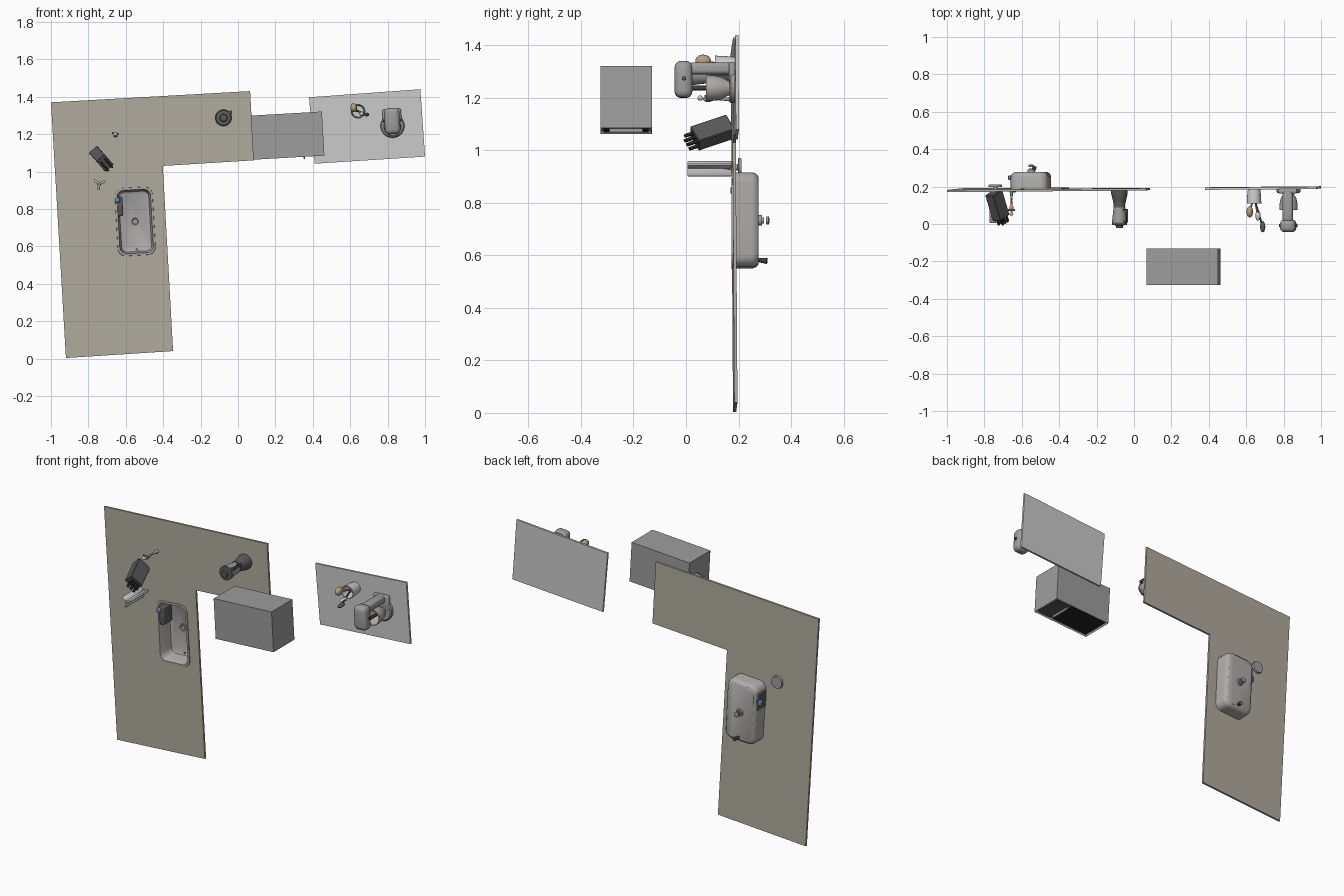
import bpy, bmesh
from math import radians, sin, cos, pi
from mathutils import Matrix, Vector

if "Cube" in bpy.data.objects:
    bpy.data.objects.remove(bpy.data.objects["Cube"])

TILT = radians(-3.3)


def material(name, col):
    m = bpy.data.materials.new(name)
    m.diffuse_color = (*col, 1)
    m.use_nodes = True
    m.node_tree.nodes["Principled BSDF"].inputs["Base Color"].default_value = m.diffuse_color
    return m


STONE = material("stone", (0.44, 0.41, 0.35))
PALE = material("pale_panel", (0.62, 0.62, 0.62))
DARK = material("dark_plastic", (0.10, 0.10, 0.10))
BLACK = material("black_glass", (0.02, 0.02, 0.02))
STEEL = material("steel", (0.34, 0.34, 0.34))
BASIN = material("basin_metal", (0.42, 0.41, 0.40))
WHITE = material("white", (0.75, 0.75, 0.73))
TAN = material("wood", (0.45, 0.36, 0.24))
BLUE = material("blue", (0.12, 0.25, 0.42))
ORANGE = material("orange", (0.8, 0.3, 0.12))


def face_y(x, z):
    return 0.170 + 0.009 * (x + 1) + 0.006 * (1.4 - z)


def place(x, z, y=None):
    # local x right, local y up, local z out of the counter (-y)
    y = face_y(x, z) if y is None else y
    return Matrix.Translation((x, y, z)) @ Matrix.Rotation(TILT, 4, 'Y') @ Matrix.Rotation(pi / 2, 4, 'X')


def finish(name, bm, M, mat=None, smooth=True):
    bmesh.ops.recalc_face_normals(bm, faces=bm.faces)
    me = bpy.data.meshes.new(name)
    bm.to_mesh(me)
    bm.free()
    ob = bpy.data.objects.new(name, me)
    ob.matrix_world = M
    bpy.context.collection.objects.link(ob)
    if mat:
        me.materials.append(mat)
    if smooth:
        bpy.ops.object.select_all(action='DESELECT')
        ob.select_set(True)
        bpy.context.view_layer.objects.active = ob
        bpy.ops.object.shade_smooth_by_angle(angle=radians(35))
    return ob


def box(name, M, c, s, mat=None, bevel=0, segs=3):
    bm = bmesh.new()
    bmesh.ops.create_cube(bm, size=1, matrix=Matrix.Translation(c) @ Matrix.Diagonal((*s, 1)))
    if bevel:
        bmesh.ops.bevel(bm, geom=bm.edges[:], offset=bevel, segments=segs, affect='EDGES', profile=0.5)
    return finish(name, bm, M, mat, bool(bevel))


def loft(name, M, rings, mat=None, caps=(True, True)):
    bm = bmesh.new()
    vs = [[bm.verts.new(p) for p in r] for r in rings]
    n = len(vs[0])
    for a, b in zip(vs, vs[1:]):
        for i in range(n):
            bm.faces.new((a[i], a[(i + 1) % n], b[(i + 1) % n], b[i]))
    if caps[0]:
        bm.faces.new(vs[0])
    if caps[1]:
        bm.faces.new(vs[-1])
    return finish(name, bm, M, mat)


def lathe(name, M, prof, mat=None, n=28, c=(0, 0)):
    return loft(name, M, [[(c[0] + r * cos(2 * pi * i / n), c[1] + r * sin(2 * pi * i / n), h)
                           for i in range(n)] for r, h in prof], mat)


def tube(name, M, a, b, r, mat=None, r2=None):
    d = Vector(b) - Vector(a)
    N = M @ Matrix.Translation(a) @ d.to_track_quat('Z', 'Y').to_matrix().to_4x4()
    return lathe(name, N, [(r, 0), (r2 or r, d.length)], mat, 10)


def ball(name, M, c, s, mat=None):
    bm = bmesh.new()
    bmesh.ops.create_uvsphere(bm, u_segments=16, v_segments=10, radius=1,
                              matrix=Matrix.Translation(c) @ Matrix.Diagonal((*s, 1)))
    return finish(name, bm, M, mat)


def slab(name, pts, mat, t=0.012):
    bm = bmesh.new()
    f = bm.faces.new([bm.verts.new((x, face_y(x, z), z)) for x, z in pts])
    ex = bmesh.ops.extrude_face_region(bm, geom=[f], use_keep_orig=True)
    bmesh.ops.translate(bm, vec=(0, t, 0), verts=[v for v in ex['geom'] if isinstance(v, bmesh.types.BMVert)])
    return finish(name, bm, Matrix(), mat, False)


def round_rect(w, l, r, h, k=6):
    out = []
    for q, (sx, sy) in enumerate([(1, 1), (-1, 1), (-1, -1), (1, -1)]):
        for i in range(k + 1):
            a = q * pi / 2 + i / k * pi / 2
            out.append((sx * (w - r) + r * cos(a), sy * (l - r) + r * sin(a), h))
    return out


# Countertops
counter = slab("corner_countertop", [(-1, 1.37), (0.065, 1.43), (0.085, 1.06), (-0.402, 1.03),
                                     (-0.347, 0.04), (-0.92, 0.003)], STONE)
slab("side_countertop", [(0.38, 1.397), (0.975, 1.44), (1.0, 1.08), (0.41, 1.042)], PALE)

# Sink opening and basin
S = place(-0.55, 0.733)
cutter = loft("sink_cutter", S, [round_rect(.09, .17, .035, h) for h in (-.05, .05)])
cut = counter.modifiers.new("opening", 'BOOLEAN')
cut.object, cut.operation, cut.solver = cutter, 'DIFFERENCE', 'EXACT'
bpy.context.view_layer.objects.active = counter
bpy.ops.object.modifier_apply(modifier="opening")
bpy.data.objects.remove(cutter)
loft("sink_basin", S, [round_rect(w, l, r, h) for w, l, r, h in [
    (.070, .150, .025, -.092), (.080, .160, .03, -.086), (.085, .165, .035, -.07), (.088, .168, .035, .002),
    (.090, .170, .036, .005), (.100, .181, .042, .004), (.101, .182, .042, .001), (.099, .180, .042, -.014),
    (.099, .180, .042, -.075), (.094, .175, .042, -.09), (.082, .163, .035, -.099)]], BASIN)
lathe("sink_drain", S, [(.024, -.093), (.024, -.088), (.018, -.088), (.014, -.091)], STEEL)
lathe("drain_outlet", S, [(.02, -.098), (.02, -.112), (.012, -.112), (.012, -.12)], STEEL)
lathe("drain_strainer", S, [(.013, -.127), (.015, -.130), (.015, -.137), (.007, -.14)], STEEL)
tube("overflow_fitting", S, (.0, -.15, -.09), (.01, -.155, -.13), .007, DARK, .012)

# Tap unit hanging on the sink wall
box("sink_caddy", S, (-.082, .085, -.045), (.042, .105, .085), DARK, .01)
box("caddy_sponge", S, (-.088, .12, .0), (.026, .025, .018), BLUE, .005)
box("caddy_clip", S, (-.1, .08, -.07), (.035, .03, .025), BLUE, .005)

# Microwave, opening side facing down
W = place(0.265, 1.192, -0.13)
bm = bmesh.new()
bmesh.ops.create_cube(bm, size=1, matrix=Matrix.Translation((0, 0, .098)) @ Matrix.Diagonal((.381, .236, .196, 1)))
front = [f for f in bm.faces if f.normal.y < -.9]
bmesh.ops.inset_region(bm, faces=front, thickness=.008)
bmesh.ops.translate(bm, vec=(0, .012, 0), verts=front[0].verts)
finish("microwave_body", bm, W, STEEL, False)
box("microwave_door", W, (-.055, -.109, .098), (.245, .01, .172), BLACK)
box("microwave_controls", W, (.132, -.109, .098), (.09, .01, .172), DARK)
box("microwave_handle", W, (.083, -.119, .098), (.008, .02, .13), STEEL, .002, 1)

# Stand mixer
M = place(0.825, 1.262)
lathe("mixer_base_round", M, [(.064, 0), (.064, .016), (.058, .022)], STEEL, c=(0, -.018))
box("mixer_base", M, (0, .03, .012), (.1, .085, .024), STEEL, .008)
box("mixer_column", M, (0, .05, .09), (.055, .045, .17), STEEL, .014)
box("mixer_head", M, (0, .008, .197), (.083, .14, .068), STEEL, .025, 4)
lathe("mixer_bowl", M, [(.028, .02), (.03, .03), (.042, .05), (.048, .08), (.049, .112), (.045, .112), (.04, .07), (.02, .04)],
      BASIN, c=(0, -.025))
tube("mixer_shaft", M, (0, -.025, .17), (0, -.025, .06), .01, DARK)
tube("mixer_knob", M, (-.05, .01, .195), (.05, .01, .195), .008, DARK)

# Utensil crock
C = place(0.642, 1.322)
lathe("utensil_crock", C, [(.033, 0), (.036, .02), (.039, .075), (.035, .075), (.03, .012)], WHITE)
tips = [((.045, -.02, .20), (.014, .01, .03), DARK), ((-.022, .02, .12), (.018, .024, .03), TAN),
        ((.02, -.015, .14), (.014, .012, .028), WHITE)]
for i, (p, s, m) in enumerate(tips):
    tube(f"utensil_handle_{i}", C, (-p[0] * .2, -p[1] * .2, .015), p, .005, m)
    ball(f"utensil_tip_{i}", C, p, s, m)

# Blender jug
B = place(-0.078, 1.287)
lathe("blender_base", B, [(.044, 0), (.044, .018), (.036, .05), (.03, .08), (.033, .09)], DARK)
lathe("blender_jug", B, [(.031, .09), (.04, .168), (.04, .175)], STEEL)
lathe("blender_lid", B, [(.041, .172), (.041, .184), (.02, .186), (.018, .2), (.012, .2)], DARK)
for h in (.105, .165):
    box("jug_handle_bracket", B, (.034, .025, h), (.025, .012, .01), DARK)
box("jug_handle", B, (.043, .03, .135), (.01, .014, .07), DARK, .003, 2)

# Knife block leaning down and to the right
K = place(-0.752, 1.092) @ Matrix.Rotation(radians(38), 4, 'Z') @ Matrix.Rotation(radians(24), 4, 'X')
box("knife_block", K, (0, 0, .08), (.058, .082, .15), DARK, .003, 1)
for i in range(2):
    for j in range(3):
        x, y = -.014 + i * .028, -.028 + j * .022
        box(f"knife_handle_{i}_{j}", K, (x, y, .17), (.009, .014, .042), BLACK, .003, 2)

# Folded towel stand with a disc foot below the counter
T = place(-0.742, 0.935)
lathe("stand_foot", T, [(.034, -.036), (.036, -.03), (.036, -.024), (.012, -.022), (.008, .03)], STEEL)
for i in range(3):
    R = T @ Matrix.Rotation(radians(20 + 120 * i), 4, 'Z')
    box(f"towel_fold_{i}", R, (.017, 0, .085), (.035, .013, .17), WHITE, .005, 2)

# Small tap-shaped ornament
O = place(-0.655, 1.195)
lathe("ornament_stem", O, [(.012, 0), (.008, .01), (.004, .05), (.006, .08)], STEEL, 12)
ball("ornament_body", O, (0, 0, .09), (.011, .011, .02), ORANGE)
tube("ornament_arm", O, (-.018, .012, .1), (.018, .005, .1), .005, STEEL)
ball("ornament_top", O, (0, .004, .12), (.01, .01, .01), WHITE)
